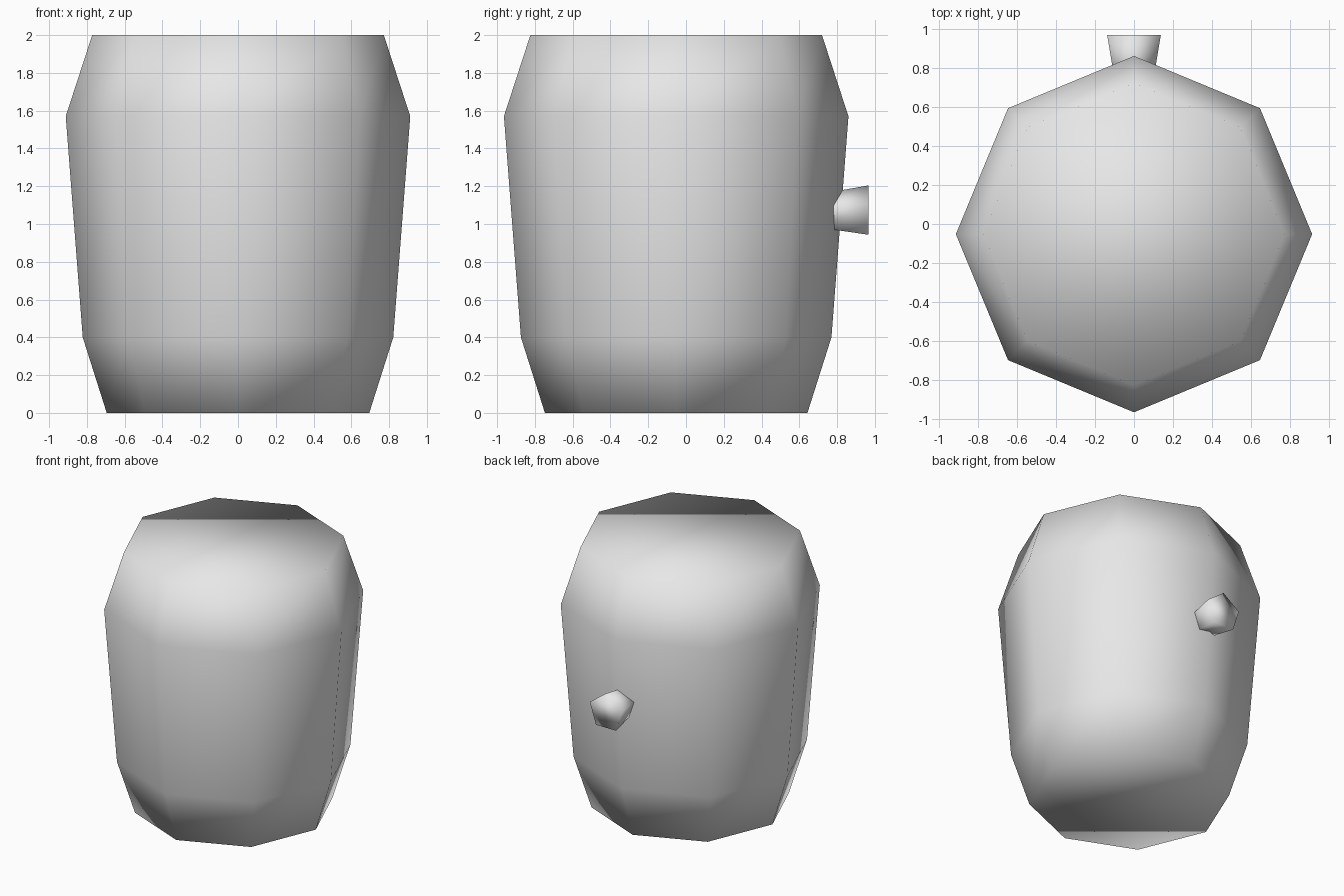
import bpy, bmesh, math

if "Cube" in bpy.data.objects:
    bpy.data.objects.remove(bpy.data.objects["Cube"])

grey = bpy.data.materials.new("plain grey")
grey.diffuse_color = (0.8, 0.8, 0.8, 1)
grey.use_nodes = True
grey.node_tree.nodes["Principled BSDF"].inputs["Base Color"].default_value = grey.diffuse_color


def loft(name, sides, rings, place):
    """Stack regular polygon rings (height, radius) into a closed smooth solid."""
    bm = bmesh.new()
    loops = []
    for h, r in rings:
        angles = [math.pi / 2 + 2 * math.pi * i / sides for i in range(sides)]
        loops.append([bm.verts.new(place(r * math.cos(a), r * math.sin(a), h)) for a in angles])
    for low, high in zip(loops, loops[1:]):
        for i in range(sides):
            j = (i + 1) % sides
            bm.faces.new((low[i], low[j], high[j], high[i]))
    bm.faces.new(loops[0])
    bm.faces.new(loops[-1])
    bmesh.ops.recalc_face_normals(bm, faces=bm.faces)
    for f in bm.faces:
        f.smooth = True
    mesh = bpy.data.meshes.new(name)
    bm.to_mesh(mesh)
    bm.free()
    mesh.materials.append(grey)
    obj = bpy.data.objects.new(name, mesh)
    bpy.context.collection.objects.link(obj)
    return obj


# Eight-sided barrel, widest near the top
loft("barrel_body", 8, [(0, 0.695), (0.4, 0.822), (1.57, 0.912), (2, 0.772)],
     lambda u, v, h: (u, v - 0.052, h))

# Five-sided flared plug in the back wall
loft("bung", 5, [(0.70, 0.097), (0.967, 0.1445)],
     lambda u, v, h: (u, h, v + 1.06))
